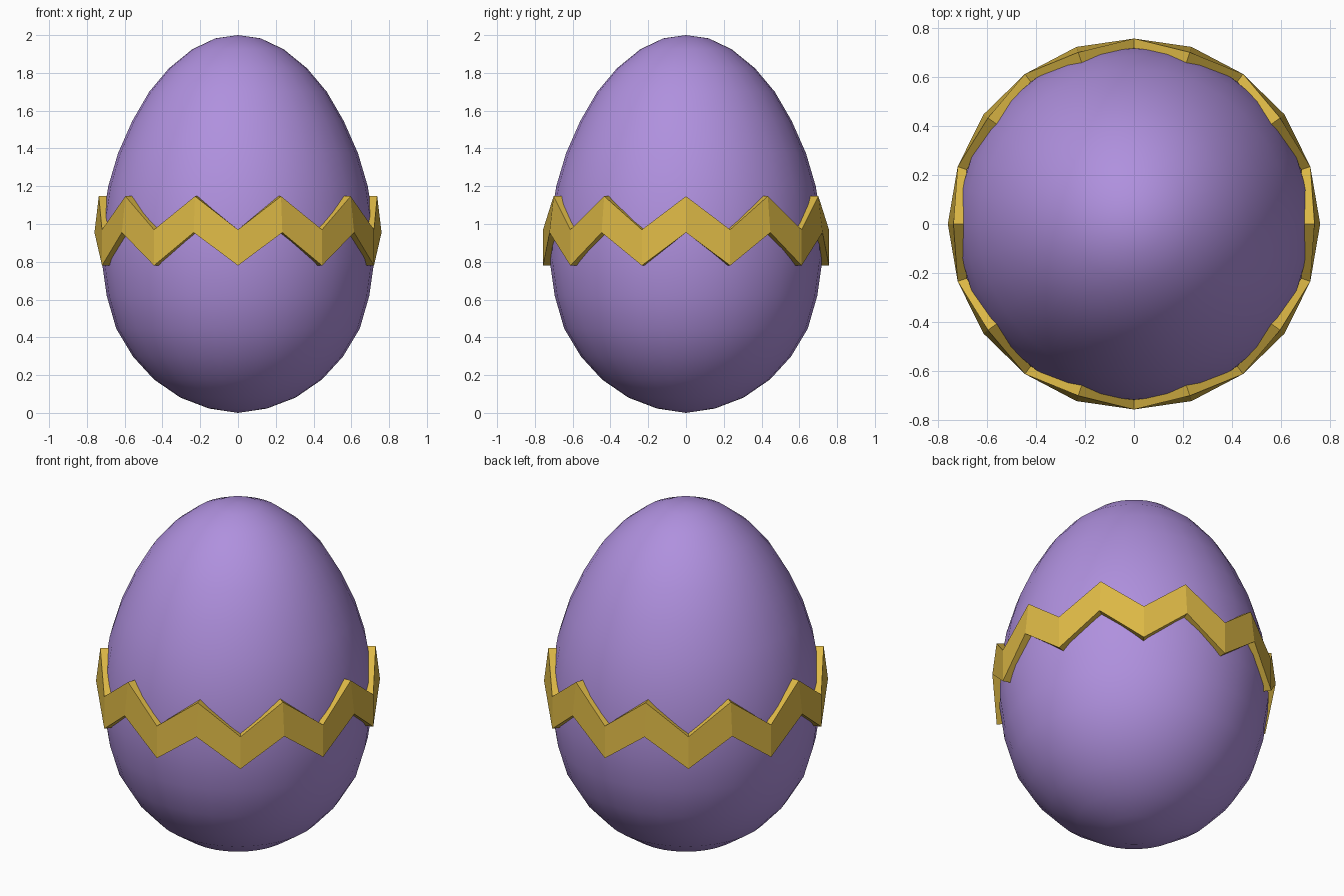
import bpy, bmesh
from math import sin, cos, pi

cube = bpy.data.objects.get("Cube")
if cube:
    bpy.data.objects.remove(cube, do_unlink=True)


def material(name, rgb):
    m = bpy.data.materials.new(name)
    m.use_nodes = True
    color = (*rgb, 1)
    m.diffuse_color = color
    bsdf = m.node_tree.nodes["Principled BSDF"]
    bsdf.inputs["Base Color"].default_value = color
    bsdf.inputs["Roughness"].default_value = 0.6
    return m


def finish(bm, name, mat):
    bmesh.ops.recalc_face_normals(bm, faces=bm.faces[:])
    mesh = bpy.data.meshes.new(name)
    bm.to_mesh(mesh)
    bm.free()
    mesh.materials.append(mat)
    obj = bpy.data.objects.new(name, mesh)
    bpy.context.collection.objects.link(obj)
    return obj


def point(bm, r, angle, z):
    return bm.verts.new((r * sin(angle), -r * cos(angle), z))


# Egg shell: lathed profile of (radius, height) between two poles
PROFILE = [(0.153, 0.023), (0.305, 0.081), (0.445, 0.177), (0.555, 0.297),
           (0.645, 0.447), (0.695, 0.62), (0.722, 0.81), (0.717, 1.01),
           (0.687, 1.2), (0.635, 1.375), (0.56, 1.545), (0.47, 1.7),
           (0.365, 1.825), (0.242, 1.925), (0.12, 1.983)]
SIDES = 32
bm = bmesh.new()
rings = [[point(bm, r, 2 * pi * i / SIDES, z) for i in range(SIDES)]
         for r, z in PROFILE]
bottom, top = bm.verts.new((0, 0, 0)), bm.verts.new((0, 0, 2))
for i in range(SIDES):
    j = (i + 1) % SIDES
    for a, b in zip(rings, rings[1:]):
        bm.faces.new((a[i], a[j], b[j], b[i]))
    bm.faces.new((bottom, rings[0][j], rings[0][i]))
    bm.faces.new((top, rings[-1][i], rings[-1][j]))
egg = finish(bm, "egg_shell", material("lilac", (0.43, 0.28, 0.73)))
egg.data.shade_smooth()

# Zigzag band: each section is outer bottom, outer top, inner top, inner bottom
LOW = [(0.757, 0.78), (0.757, 0.97), (0.718, 0.97), (0.715, 0.78)]
HIGH = [(0.76, 0.955), (0.737, 1.147), (0.692, 1.147), (0.715, 0.955)]
POINTS = 20
bm = bmesh.new()
sections = [[point(bm, r, 2 * pi * i / POINTS, z)
             for r, z in (HIGH if i % 2 else LOW)] for i in range(POINTS)]
for i in range(POINTS):
    a, b = sections[i], sections[(i + 1) % POINTS]
    for k in range(4):
        n = (k + 1) % 4
        bm.faces.new((a[k], b[k], b[n], a[n]))
finish(bm, "zigzag_band", material("gold", (0.72, 0.48, 0.06)))
